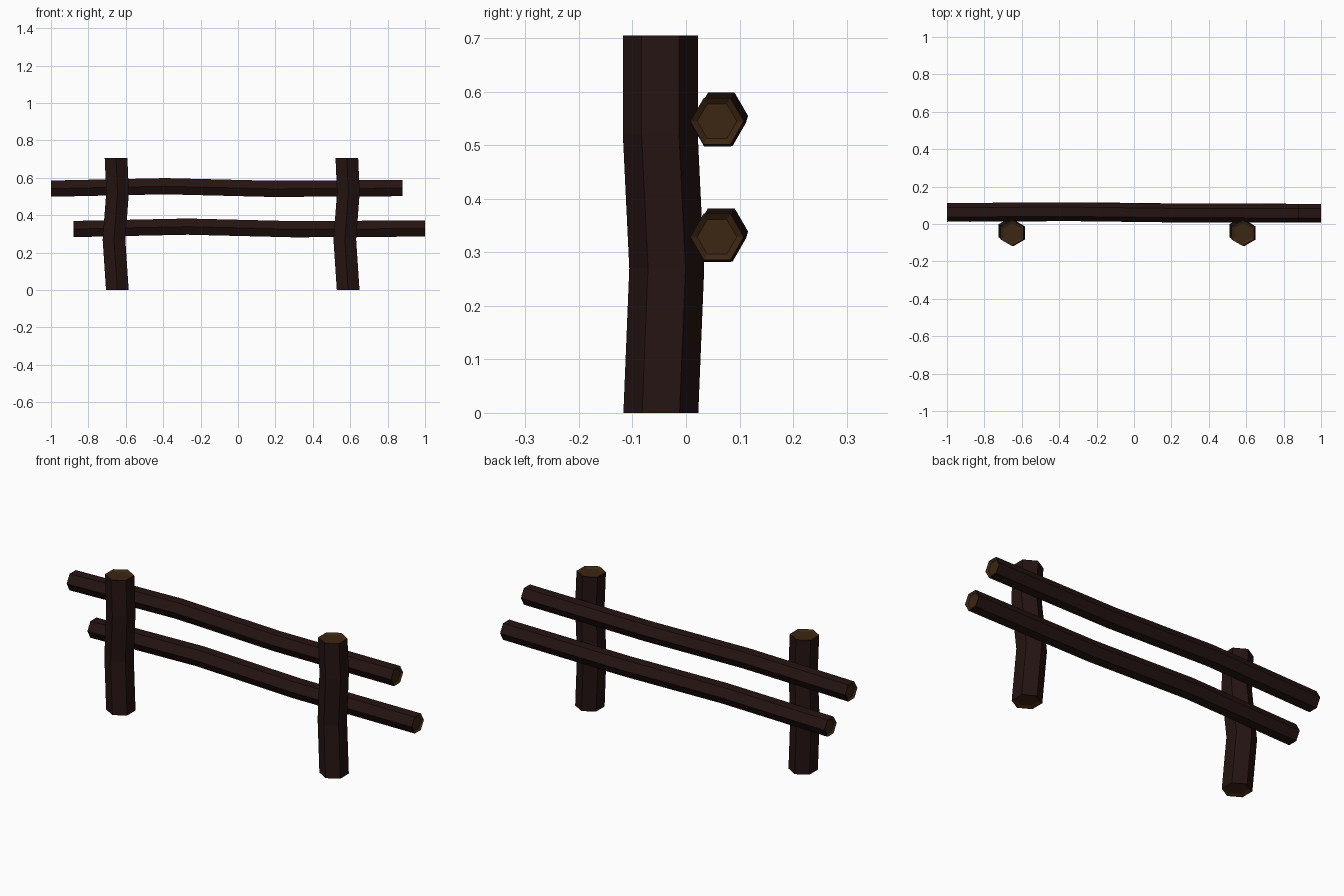
import bpy, bmesh, math
from mathutils import Vector

if "Cube" in bpy.data.objects:
    bpy.data.objects.remove(bpy.data.objects["Cube"])


def material(name, rgb):
    m = bpy.data.materials.new(name)
    m.diffuse_color = (*rgb, 1)
    m.use_nodes = True
    m.node_tree.nodes["Principled BSDF"].inputs["Base Color"].default_value = m.diffuse_color
    return m


BARK = material("bark", (0.018, 0.007, 0.006))
CUT_WOOD = material("cut_wood", (0.045, 0.019, 0.006))


def log(name, path, radius, u, v, inset=0.74, dish=0.008):
    """Six-sided log along a bent path; u and v span the cross-section,
    both ends have a slightly sunken cut face."""
    u, v = Vector(u), Vector(v)
    axis = u.cross(v)
    bm = bmesh.new()

    def ring(centre, r):
        c = Vector(centre)
        return [bm.verts.new(c + u * r * math.cos(k * math.pi / 3)
                             + v * r * math.sin(k * math.pi / 3)) for k in range(6)]

    def bridge(a, b, mat):
        for k in range(6):
            f = bm.faces.new((a[k], a[(k + 1) % 6], b[(k + 1) % 6], b[k]))
            f.material_index = mat

    rings = [ring(p, radius) for p in path]
    for a, b in zip(rings, rings[1:]):
        bridge(a, b, 0)
    # Sunken end faces
    for outer, p, sign in ((rings[0], path[0], 1), (rings[-1], path[-1], -1)):
        inner = ring(Vector(p) + axis * dish * sign, radius * inset)
        bridge(outer, inner, 1)
        bm.faces.new(inner).material_index = 1
    bmesh.ops.recalc_face_normals(bm, faces=bm.faces)
    mesh = bpy.data.meshes.new(name)
    bm.to_mesh(mesh)
    bm.free()
    mesh.materials.append(BARK)
    mesh.materials.append(CUT_WOOD)
    obj = bpy.data.objects.new(name, mesh)
    bpy.context.collection.objects.link(obj)
    return obj


# Upright posts, corners pointing front and back
post = [(0, -0.047, 0), (-0.018, -0.036, 0.27), (0.001, -0.048, 0.52), (-0.007, -0.048, 0.705)]
for side, x in (("left", -0.645), ("right", 0.589)):
    log(side + "_post", [(x + px, y, z) for px, y, z in post], 0.07, (0, 1, 0), (-1, 0, 0))

# Horizontal rails behind the posts, flat on top and bottom
rail = [(-1, 0.062, 0.542), (-0.39, 0.066, 0.555), (0.18, 0.059, 0.541), (0.88, 0.058, 0.545)]
for level, dx, dz in (("upper", 0, 0), ("lower", 0.12, -0.216)):
    log(level + "_rail", [(x + dx, y, z + dz) for x, y, z in rail], 0.05, (0, 1, 0), (0, 0, 1))
